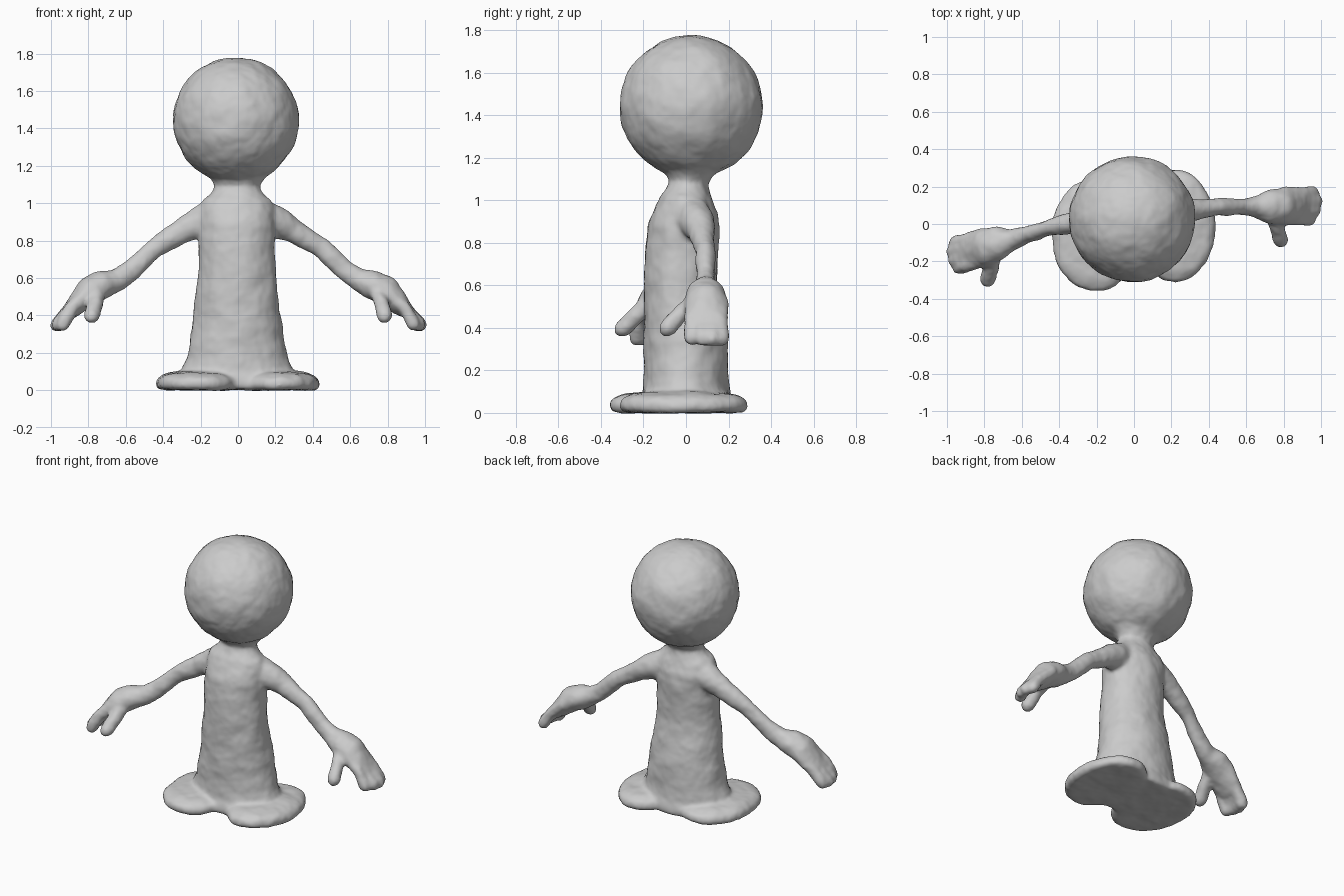
import bpy, bmesh, math
from mathutils import Vector, Matrix

if "Cube" in bpy.data.objects:
    bpy.data.objects.remove(bpy.data.objects["Cube"])

bm = bmesh.new()


def loft(sections, shear=None, n=24):
    """Closed skin over elliptical rings: (x, y, z, radius along y, other radius)."""
    if shear:
        sections = [shear(*s) for s in sections]
    pts = [Vector(s[:3]) for s in sections]
    rings = []
    for i, s in enumerate(sections):
        t = (pts[min(i + 1, len(pts) - 1)] - pts[max(i - 1, 0)]).normalized()
        u = Vector((0, 1, 0))
        u = (u - t * u.dot(t)).normalized()
        v = t.cross(u)
        rings.append([bm.verts.new(pts[i] + u * s[3] * math.cos(a) + v * s[4] * math.sin(a))
                      for a in (2 * math.pi * k / n for k in range(n))])
    for a, b in zip(rings, rings[1:]):
        for k in range(n):
            bm.faces.new((a[k], a[(k + 1) % n], b[(k + 1) % n], b[k]))
    bm.faces.new(rings[0][::-1])
    bm.faces.new(rings[-1])


def finger(points, r, shear):
    """Round-tipped tube along a straight or bent path."""
    pts = [Vector(p) for p in points]
    d = (pts[-1] - pts[-2]).normalized()
    secs = [(*p, r, r) for p in pts]
    secs += [(*(pts[-1] + d * r * 0.6), r * 0.8, r * 0.8),
             (*(pts[-1] + d * r), r * 0.3, r * 0.3)]
    loft(secs, shear, 14)


# Head
bmesh.ops.create_icosphere(bm, subdivisions=4, radius=0.336,
                           matrix=Matrix.Translation((-0.01, 0.025, 1.442)))

# Gown-like torso flaring to the floor, with neck running into the head
torso = [(0.005, 0, .33, .22), (.05, 0, .33, .22), (.1, 0, .30, .205), (.16, 0, .272, .2),
         (.3, 0, .247, .197), (.45, -.012, .225, .185), (.6, -.025, .21, .172),
         (.75, -.022, .203, .17), (.87, -.012, .203, .168), (.95, 0, .205, .15),
         (1.01, .005, .185, .125), (1.05, .01, .14, .1), (1.085, .013, .118, .088),
         (1.12, .015, .135, .11), (1.2, .02, .21, .2)]
loft([(-.005, cy, z, ry, rx) for z, cy, rx, ry in torso], n=40)

# Feet: two flat lobes
for cx, cy, rx, ry in ((-.21, -.06, .232, .302), (.22, -.01, .213, .302)):
    loft([(cx, cy, z, ry * s, rx * s) for z, s in
          ((.003, .95), (.03, 1.01), (.062, .97), (.085, .82), (.1, .5))], n=40)


# Arms and hands: the left one is mirrored and swung forward
def right(x, y, z, a, b):
    return (x, y, z, a, b)


def left(x, y, z, a, b):
    return (-x, y - 0.31 * max(x - 0.1, 0), z, a, b)


for side in (right, left):
    loft([(.08, .02, .94, .09, .11), (.2, .05, .90, .08, .085), (.3, .075, .85, .06, .064),
          (.45, .09, .755, .045, .053), (.57, .09, .64, .044, .055), (.65, .09, .59, .058, .062),
          (.72, .09, .565, .092, .075), (.79, .092, .53, .1, .078), (.86, .095, .46, .098, .058),
          (.9, .095, .42, .09, .04)], side)
    # four fingers
    for y, reach in ((.025, .94), (.075, .965), (.122, .97), (.165, .955)):
        finger([(.8, y, .52), (.89, y, .44), (reach, y, .35)], .036, side)
    # thumb
    finger([(.74, .05, .54), (.765, -.025, .465), (.782, -.085, .4)], .041, side)

bmesh.ops.recalc_face_normals(bm, faces=bm.faces)
mesh = bpy.data.meshes.new("figure")
bm.to_mesh(mesh)
bm.free()
figure = bpy.data.objects.new("figure", mesh)
bpy.context.collection.objects.link(figure)

# Fuse all parts into one soft clay surface
remesh = figure.modifiers.new("fuse", 'REMESH')
remesh.mode = 'VOXEL'
remesh.voxel_size = 0.013
remesh.use_smooth_shade = True
smooth = figure.modifiers.new("soften", 'SMOOTH')
smooth.factor = 0.5
smooth.iterations = 8

# Faint hand-modelled lumps
lumps = bpy.data.textures.new("lumps", 'CLOUDS')
lumps.noise_scale = 0.12
disp = figure.modifiers.new("lumps", 'DISPLACE')
disp.texture = lumps
disp.strength = 0.018
disp.mid_level = 0.45
